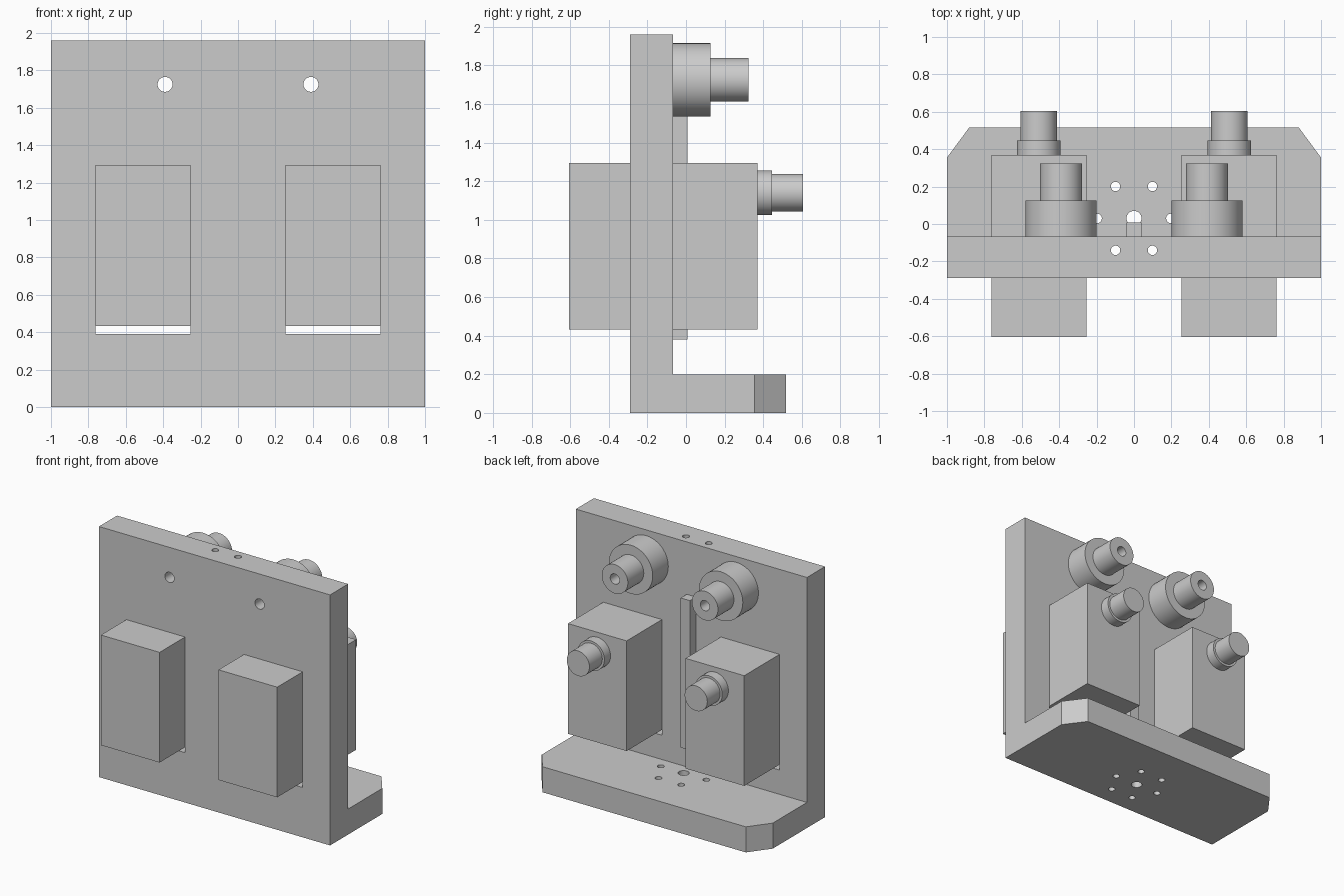
import bpy, bmesh, math
from mathutils import Matrix, Vector

cube = bpy.data.objects.get("Cube")
if cube:
    bpy.data.objects.remove(cube, do_unlink=True)

grey = bpy.data.materials.new("plain grey")
grey.use_nodes = True
grey.diffuse_color = (0.6, 0.6, 0.6, 1)
grey.node_tree.nodes["Principled BSDF"].inputs["Base Color"].default_value = (0.6, 0.6, 0.6, 1)

PLATE_FRONT, PLATE_BACK = -0.29, -0.067
BASE_END, BASE_TOP, HEIGHT = 0.517, 0.2, 1.96


def finish(name, bm):
    bmesh.ops.recalc_face_normals(bm, faces=bm.faces)
    mesh = bpy.data.meshes.new(name)
    bm.to_mesh(mesh)
    bm.free()
    mesh.materials.append(grey)
    obj = bpy.data.objects.new(name, mesh)
    bpy.context.collection.objects.link(obj)
    return obj


def box(name, x, y, z):
    """Box from three (low, high) ranges."""
    bm = bmesh.new()
    bmesh.ops.create_cube(bm, size=1)
    for v in bm.verts:
        for i, (lo, hi) in enumerate((x, y, z)):
            v.co[i] = lo + (v.co[i] + 0.5) * (hi - lo)
    return finish(name, bm)


def prism(name, points, offset):
    """Flat outline swept along an offset."""
    bm = bmesh.new()
    face = bm.faces.new([bm.verts.new(p) for p in points])
    swept = bmesh.ops.extrude_face_region(bm, geom=[face], use_keep_orig=True)
    verts = [g for g in swept["geom"] if isinstance(g, bmesh.types.BMVert)]
    bmesh.ops.translate(bm, verts=verts, vec=offset)
    return finish(name, bm)


def rod(name, centre, radius, length, along_y=False):
    bm = bmesh.new()
    turn = Matrix.Rotation(math.pi / 2, 4, "X") if along_y else Matrix()
    bmesh.ops.create_cone(bm, cap_ends=True, segments=32, radius1=radius, radius2=radius,
                          depth=length, matrix=Matrix.Translation(centre) @ turn)
    return finish(name, bm)


def turned(name, x, z, profile):
    """Closed (radius, y) profile spun around an axis along y."""
    bm = bmesh.new()
    verts = [bm.verts.new((x + r, y, z)) for r, y in profile]
    edges = [bm.edges.new((a, b)) for a, b in zip(verts, verts[1:] + verts[:1])]
    bmesh.ops.spin(bm, geom=verts + edges, cent=(x, 0, z), axis=(0, 1, 0),
                   angle=math.tau, steps=48, use_merge=True)
    bmesh.ops.remove_doubles(bm, verts=bm.verts, dist=1e-5)
    obj = finish(name, bm)
    select(obj)
    bpy.ops.object.shade_smooth_by_angle(angle=math.radians(30))
    return obj


def select(obj):
    bpy.ops.object.select_all(action="DESELECT")
    obj.select_set(True)
    bpy.context.view_layer.objects.active = obj


def cut(obj, cutter):
    cutter.hide_render = True
    mod = obj.modifiers.new("cut", "BOOLEAN")
    mod.operation, mod.solver, mod.object = "DIFFERENCE", "EXACT", cutter
    select(obj)
    bpy.ops.object.modifier_apply(modifier=mod.name)
    bpy.data.objects.remove(cutter, do_unlink=True)


# L-shaped bracket: upright plate with a foot behind it
outline = [(PLATE_FRONT, 0), (BASE_END, 0), (BASE_END, BASE_TOP),
           (PLATE_BACK, BASE_TOP), (PLATE_BACK, HEIGHT), (PLATE_FRONT, HEIGHT)]
bracket = prism("bracket", [(-1, y, z) for y, z in outline], Vector((2, 0, 0)))

for side in (-1, 1):
    # Clipped rear corner of the foot
    corner = [(0.88, BASE_END), (1, 0.355), (1.1, 0.355), (1.1, 0.6), (0.88, 0.6)]
    cut(bracket, prism("corner_cutter", [(side * x, y, -0.1) for x, y in corner],
                       Vector((0, 0, 0.4))))
    # Block window and roller bore through the plate
    span = sorted((side * 0.255, side * 0.763))
    cut(bracket, box("window_cutter", span, (-0.4, 0.05), (0.39, 1.295)))
    cut(bracket, rod("bore_cutter", (side * 0.39, -0.18, 1.725), 0.04, 0.4, True))

# Foot holes: a centre hole inside a ring of six
hub = Vector((0, 0.03, 0))
cut(bracket, rod("centre_cutter", hub, 0.04, 0.6))
for i in range(6):
    a = i * math.pi / 3
    spot = hub + 0.197 * Vector((math.cos(a), math.sin(a), 0))
    inside_plate = spot.y < PLATE_BACK
    cut(bracket, rod("hole_cutter", spot, 0.025, 5 if inside_plate else 0.6))
select(bracket)
bpy.ops.object.shade_smooth_by_angle(angle=math.radians(30))

# Central strip on the back of the plate
box("centre_strip", (-0.04, 0.04), (PLATE_BACK, 0.008), (0.38, 1.55))

for side, label in ((-1, "right"), (1, "left")):
    # Block passing through the plate
    span = sorted((side * 0.255, side * 0.763))
    box(label + "_block", span, (-0.605, 0.37), (0.433, 1.295))
    # Solid stepped knob on the block
    turned(label + "_knob", side * 0.51, 1.14,
           [(0, 0.37), (0.116, 0.37), (0.116, 0.446), (0.098, 0.446), (0.098, 0.605), (0, 0.605)])
    # Bored stepped roller on the plate
    turned(label + "_roller", side * 0.39, 1.725,
           [(0.04, PLATE_BACK), (0.19, PLATE_BACK), (0.19, 0.126),
            (0.113, 0.126), (0.113, 0.323), (0.04, 0.323)])
